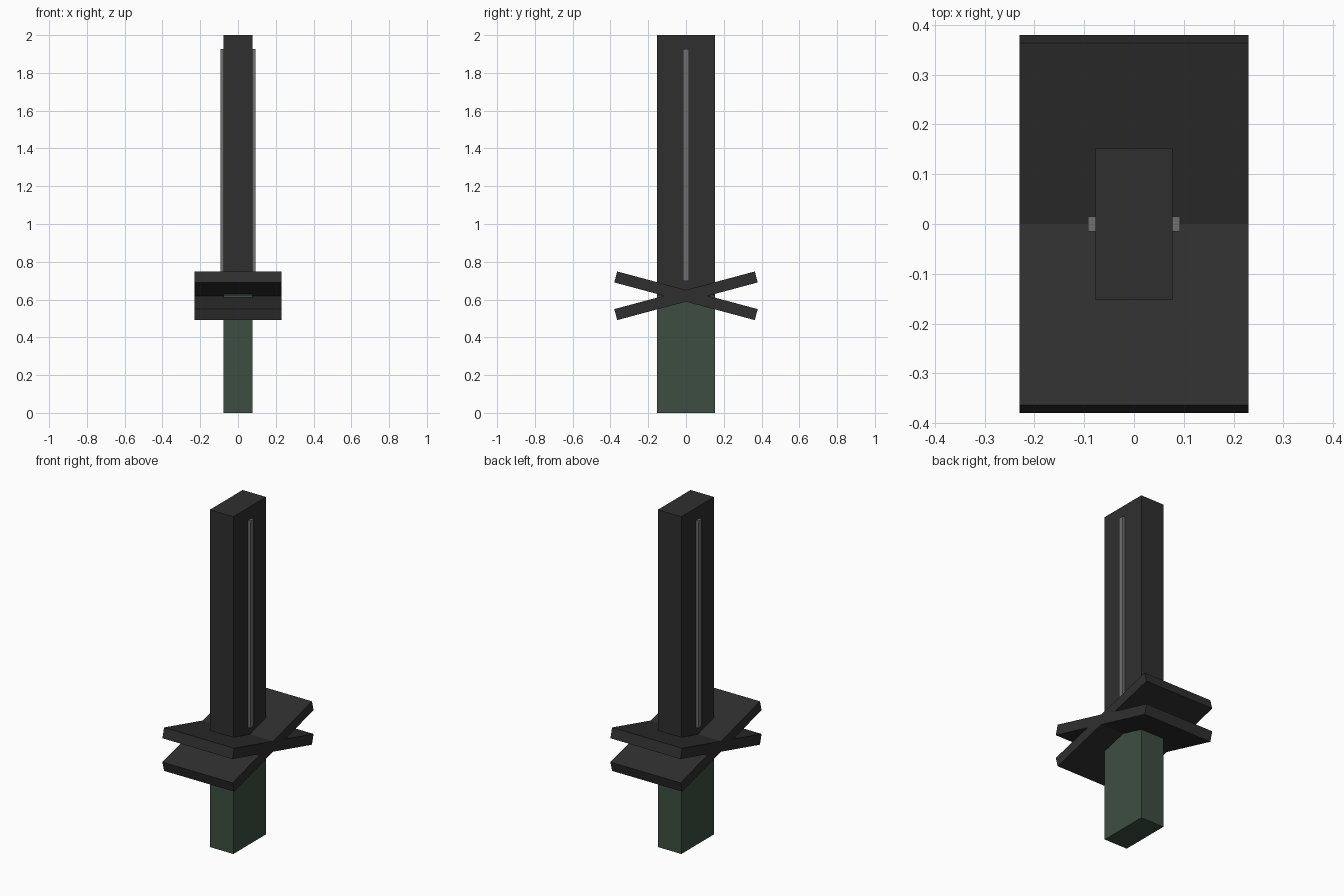
import bpy
import math

cube = bpy.data.objects.get("Cube")
if cube:
    bpy.data.objects.remove(cube, do_unlink=True)


def material(name, color):
    mat = bpy.data.materials.new(name)
    mat.use_nodes = True
    mat.diffuse_color = color
    mat.node_tree.nodes["Principled BSDF"].inputs["Base Color"].default_value = color
    return mat


def box(name, size, center, mat, tilt=0):
    bpy.ops.mesh.primitive_cube_add(size=1, location=center)
    obj = bpy.context.object
    obj.name = name
    obj.scale = size
    obj.rotation_euler.x = math.radians(tilt)
    obj.data.materials.append(mat)
    return obj


charcoal = material("charcoal", (0.028, 0.028, 0.028, 1))
green = material("dark_green", (0.046, 0.076, 0.053, 1))
grey = material("mid_grey", (0.16, 0.16, 0.16, 1))

width, depth, guard_z, top = 0.154, 0.306, 0.62, 2.0

# Grip and blade share one cross-section and meet inside the guard
box("grip", (width, depth, guard_z), (0, 0, guard_z / 2), green)
box("blade", (width, depth, top - guard_z), (0, 0, (top + guard_z) / 2), charcoal)

# Two crossed guard plates
for name, tilt in (("guard_plate_rising", 15), ("guard_plate_falling", -15)):
    box(name, (0.46, 0.77, 0.06), (0, 0, guard_z), charcoal, tilt)

# Raised ridge on each broad side of the blade
for name, side in (("left_ridge", 1), ("right_ridge", -1)):
    box(name, (0.03, 0.03, 1.228), (side * 0.077, 0, 1.312), grey)
